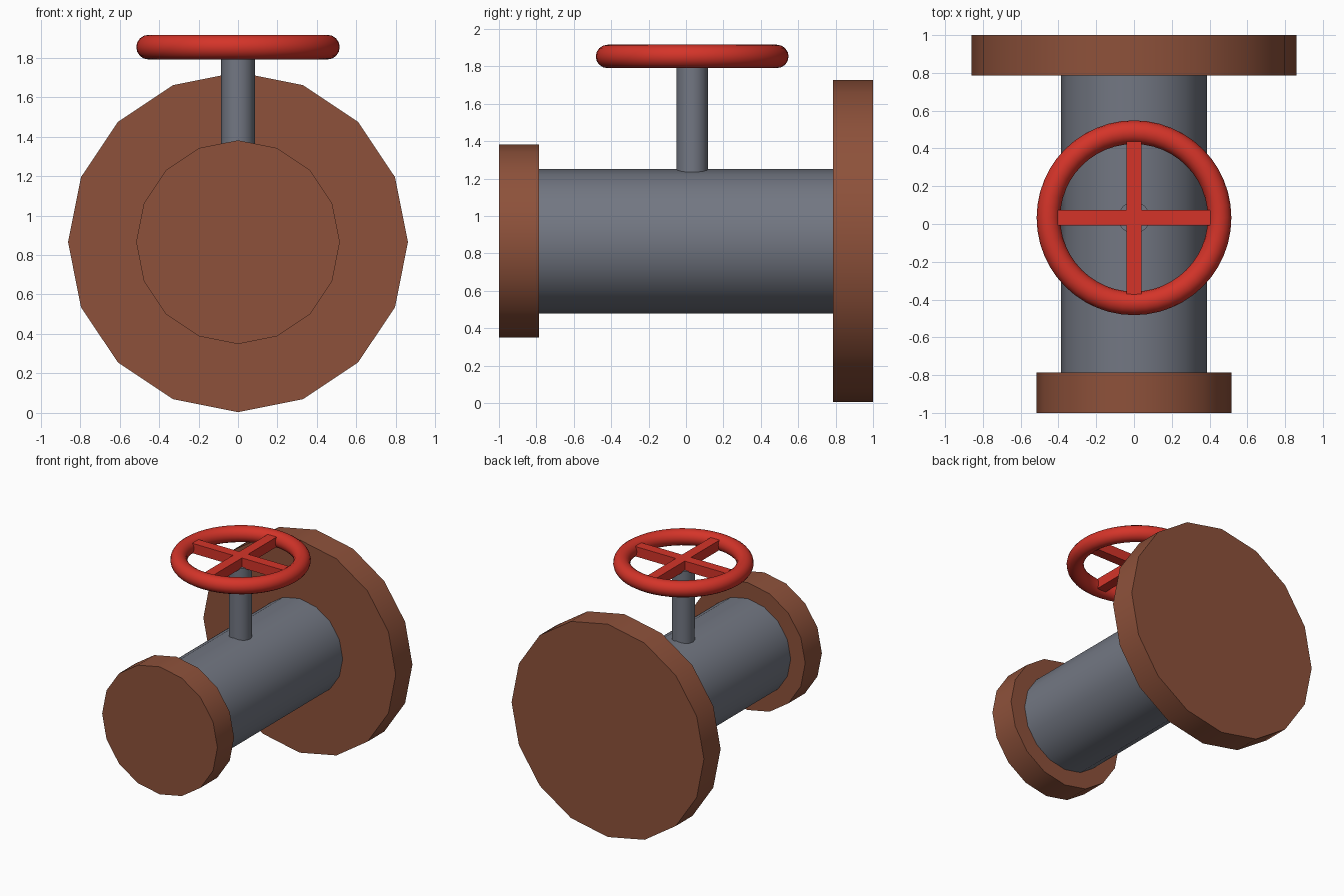
import bpy, math

if "Cube" in bpy.data.objects:
    bpy.data.objects.remove(bpy.data.objects["Cube"])

def material(name, color):
    m = bpy.data.materials.new(name)
    m.diffuse_color = (*color, 1)
    m.use_nodes = True
    m.node_tree.nodes["Principled BSDF"].inputs["Base Color"].default_value = m.diffuse_color
    return m

BROWN = material("rust_brown", (0.27, 0.083, 0.043))
GREY = material("steel_grey", (0.17, 0.185, 0.225))
RED = material("valve_red", (0.66, 0.034, 0.022))

AXIS_Z = 0.865            # height of the pipe centreline
HUB = (0, 0.033, 1.853)   # centre of the hand wheel

def finish(name, mat, smooth=True):
    o = bpy.context.object
    o.name = name
    o.data.materials.append(mat)
    if smooth:
        bpy.ops.object.shade_smooth_by_angle(angle=math.radians(30))
    return o

def pipe_section(name, radius, y0, y1, mat):
    bpy.ops.mesh.primitive_cylinder_add(
        vertices=16, radius=radius, depth=y1 - y0,
        location=(0, (y0 + y1) / 2, AXIS_Z), rotation=(math.pi / 2, 0, 0))
    finish(name, mat)

# Pipe and its two end flanges
pipe_section("pipe", 0.386, -0.8, 0.8, GREY)
pipe_section("front_flange", 0.516, -1.0, -0.787, BROWN)
pipe_section("back_flange", 0.861, 0.787, 1.0, BROWN)

# Valve stem
z0, z1 = 1.15, 1.82
bpy.ops.mesh.primitive_cylinder_add(vertices=16, radius=0.085, depth=z1 - z0,
                                    location=(0, HUB[1], (z0 + z1) / 2))
finish("valve_stem", GREY)

# Hand wheel rim
bpy.ops.mesh.primitive_torus_add(major_radius=0.453, minor_radius=0.0625,
                                 major_segments=48, minor_segments=16, location=HUB)
finish("wheel_rim", RED).data.shade_smooth()

# Crossed spokes
for name, size in (("spoke_across", (0.81, 0.08, 0.08)), ("spoke_along", (0.08, 0.81, 0.08))):
    bpy.ops.mesh.primitive_cube_add(size=1, location=HUB)
    bpy.context.object.scale = size
    finish(name, RED, smooth=False)
